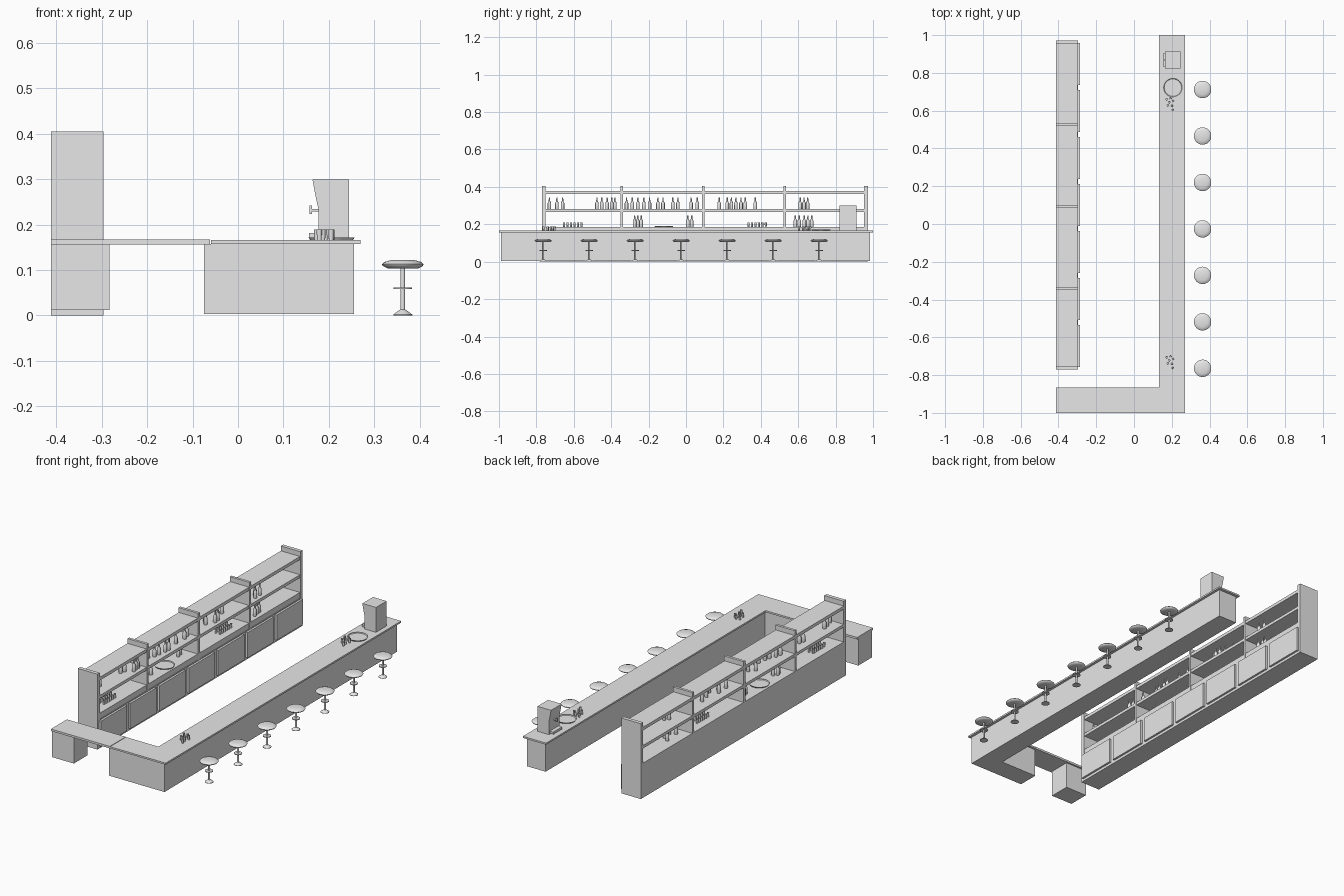
import bpy, bmesh, math, random
from mathutils import Vector

random.seed(4)
cube = bpy.data.objects.get("Cube")
if cube:
    bpy.data.objects.remove(cube, do_unlink=True)

grey = bpy.data.materials.new("plain_grey")
grey.use_nodes = True
grey.diffuse_color = (0.8, 0.8, 0.8, 1)
grey.node_tree.nodes["Principled BSDF"].inputs["Base Color"].default_value = (0.8, 0.8, 0.8, 1)


def add(name, mesh, loc=(0, 0, 0)):
    ob = bpy.data.objects.new(name, mesh)
    ob.location = loc
    bpy.context.collection.objects.link(ob)
    return ob


def finish(bm, name):
    bmesh.ops.recalc_face_normals(bm, faces=bm.faces)
    mesh = bpy.data.meshes.new(name)
    bm.to_mesh(mesh)
    bm.free()
    mesh.materials.append(grey)
    return mesh


def prism(name, outline, low, high, axis="z"):
    """Extrude an outline along z (points are x, y) or along y (points are x, z)."""
    bm = bmesh.new()
    put = (lambda a, b: (a, b, low)) if axis == "z" else (lambda a, b: (a, low, b))
    step = (0, 0, high - low) if axis == "z" else (0, high - low, 0)
    face = bm.faces.new([bm.verts.new(put(a, b)) for a, b in outline])
    new = bmesh.ops.extrude_face_region(bm, geom=[face])["geom"]
    bmesh.ops.translate(bm, vec=step, verts=[v for v in new if isinstance(v, bmesh.types.BMVert)])
    return add(name, finish(bm, name))


def box(name, x0, x1, y0, y1, z0, z1):
    return prism(name, [(x0, y0), (x1, y0), (x1, y1), (x0, y1)], z0, z1)


def lathe(name, profile, sides):
    """Spin (radius, height) points around z into a smooth mesh."""
    bm = bmesh.new()
    verts = [bm.verts.new((r, 0, z)) for r, z in profile]
    edges = [bm.edges.new(pair) for pair in zip(verts, verts[1:])]
    bmesh.ops.spin(bm, geom=verts + edges, axis=(0, 0, 1), cent=(0, 0, 0),
                   steps=sides, angle=math.tau)
    bmesh.ops.remove_doubles(bm, verts=bm.verts, dist=0.00005)
    mesh = finish(bm, name)
    sharp = math.radians(40)
    mesh.shade_smooth()
    mesh.set_sharp_from_angle(angle=sharp)
    return mesh


# Bar counter: L-shaped body and overhanging worktop
prism("counter_body", [(-0.075, -0.99), (0.256, -0.99), (0.256, 0.985),
                       (0.145, 0.985), (0.145, -0.877), (-0.075, -0.877)], 0.003, 0.157)
prism("counter_top", [(-0.06, -1), (0.27, -1), (0.27, 1),
                      (0.132, 1), (0.132, -0.865), (-0.06, -0.865)], 0.157, 0.166)

# Lift-up flap and the pedestal that carries its far end
box("counter_flap", -0.412, -0.062, -1, -0.865, 0.156, 0.167)
box("flap_pedestal", -0.412, -0.283, -0.99, -0.875, 0.012, 0.156)

# Back bar: cabinet, doors, uprights and boards
BACK, FRONT, END0, END1 = -0.412, -0.296, -0.771, 0.972
box("back_cabinet", BACK, FRONT, END0, END1, 0, 0.155)
pitch = (END1 - END0) / 7
for i in range(7):
    mid = END0 + pitch * (i + 0.5)
    box("cabinet_door", FRONT, -0.285, mid - 0.111, mid + 0.111, 0.014, 0.15)
for mid, half in ((-0.761, 0.01), (-0.343, 0.007), (0.092, 0.007), (0.527, 0.007), (0.962, 0.01)):
    box("shelf_upright", BACK, FRONT, mid - half, mid + half, 0.155, 0.405)
for low, high in ((0.155, 0.186), (0.265, 0.281), (0.362, 0.379)):
    box("shelf_board", BACK, FRONT - 0.002, END0 + 0.01, END1 - 0.01, low, high)

# Bar stools: domed seat, column, foot ring and flared base
stool = lathe("bar_stool", [
    (0, 0), (0.021, 0), (0.021, 0.002), (0.009, 0.011), (0.005, 0.013),
    (0.005, 0.058), (0.02, 0.058), (0.02, 0.062), (0.005, 0.062),
    (0.005, 0.104), (0.034, 0.104), (0.044, 0.109), (0.046, 0.113),
    (0.04, 0.118), (0.026, 0.122), (0, 0.122)], 32)
for i in range(7):
    add("bar_stool", stool, (0.363, -0.764 + 0.246 * i, 0))

# Drinks machine with drip tray and spout
prism("machine_body", [(0.164, 0.3), (0.245, 0.3), (0.245, 0.166), (0.177, 0.166),
                       (0.177, 0.235), (0.171, 0.262)], 0.822, 0.912, "y")
box("machine_drip_tray", 0.156, 0.178, 0.83, 0.904, 0.17, 0.182)
box("machine_spout", 0.162, 0.18, 0.862, 0.872, 0.229, 0.235)
box("machine_spout_tip", 0.157, 0.163, 0.862, 0.872, 0.223, 0.242)

# Round trays
tray = lathe("round_tray", [(0, 0), (0.047, 0), (0.051, 0.006), (0.049, 0.006),
                            (0.046, 0.002), (0, 0.002)], 32)
add("counter_tray", tray, (0.206, 0.722, 0.166))
add("shelf_tray", tray, (-0.354, -0.118, 0.186))

# Drinking glasses: loose groups on the counter, rows on the shelf
glass = lathe("glass", [(0, 0), (0.005, 0), (0.006, 0.023), (0.005, 0.023),
                        (0.004, 0.003), (0, 0.003)], 12)
group = [(-0.02, 0.022), (0, 0.026), (0.014, 0.014), (-0.006, 0.006),
         (0.008, -0.012), (-0.014, -0.01), (0.012, -0.034)]
for middle in (0.638, -0.728):
    for dx, dy in group:
        add("counter_glass", glass, (0.193 + dx, middle + dy, 0.166))
for start in (-0.652, 0.334):
    for i in range(6):
        for x in (-0.34, -0.365):
            add("shelf_glass", glass, (x, start + 0.0185 * i, 0.186))

# Bottles standing on the lower and middle boards
bottle = lathe("bottle", [(0, 0), (0.009, 0), (0.0095, 0.002), (0.0095, 0.032),
                          (0.004, 0.044), (0.0035, 0.062), (0, 0.062)], 12)
lower = [-0.275, -0.258, -0.24, 0.01, 0.03, 0.585, 0.605, 0.632, 0.652, 0.672]
middle = [-0.73, -0.69, -0.66, -0.476, -0.45, -0.422, -0.397, -0.38,
          -0.318, -0.287, -0.257, -0.225, -0.195, -0.15, -0.123, -0.07, -0.043, 0.027, 0.06,
          0.177, 0.22, 0.243, 0.267, 0.294, 0.317, 0.37, 0.61, 0.631, 0.65]
for height, row in ((0.186, lower), (0.281, middle)):
    for y in row:
        add("bottle", bottle, (-0.345 + random.uniform(-0.025, 0.025), y, height))
